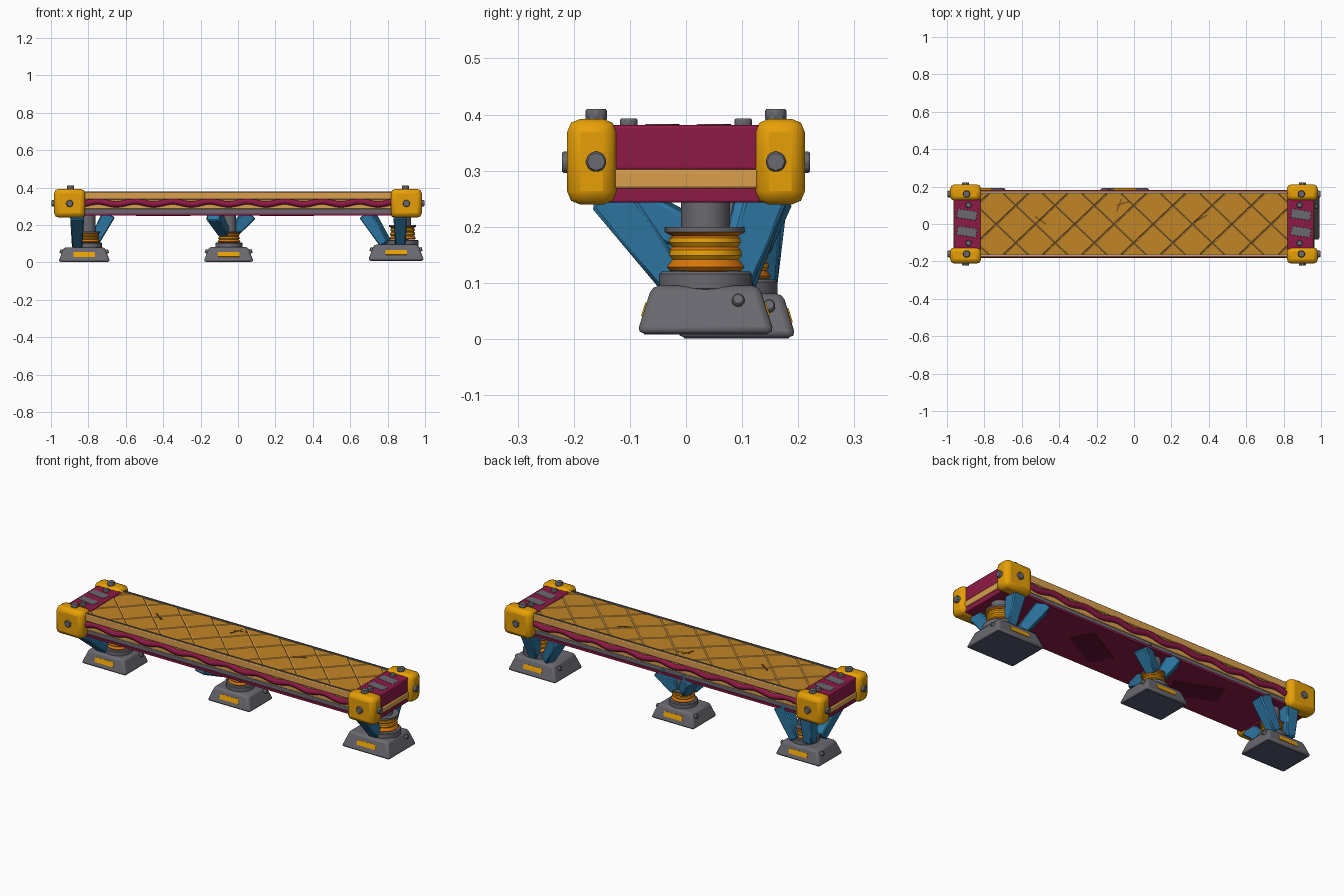
import bpy, bmesh, math
from mathutils import Vector, Matrix

if "Cube" in bpy.data.objects:
    bpy.data.objects.remove(bpy.data.objects["Cube"], do_unlink=True)


def material(name, r, g, b):
    m = bpy.data.materials.new(name)
    m.use_nodes = True
    m.diffuse_color = (r, g, b, 1)
    m.node_tree.nodes["Principled BSDF"].inputs["Base Color"].default_value = (r, g, b, 1)
    return m


YELLOW = material("yellow", 0.8, 0.35, 0.002)
MAGENTA = material("magenta", 0.27, 0.01, 0.06)
MAROON = material("dark maroon", 0.12, 0.006, 0.03)
BROWN = material("tile brown", 0.54, 0.235, 0.02)
CRACK = material("crack brown", 0.2, 0.08, 0.012)
TAN = material("tan", 0.7, 0.35, 0.075)
GREY = material("grey", 0.14, 0.14, 0.16)
NAVY = material("navy sole", 0.085, 0.095, 0.17)
BLUE = material("blue", 0.026, 0.18, 0.36)
ORANGE = material("orange", 0.68, 0.18, 0.003)


def finish(name, bm, *mats, bevel=0, segments=2, smooth=True):
    """Turn a bmesh into an object, with optional bevel and smooth shading."""
    bmesh.ops.recalc_face_normals(bm, faces=bm.faces)
    mesh = bpy.data.meshes.new(name)
    bm.to_mesh(mesh)
    bm.free()
    ob = bpy.data.objects.new(name, mesh)
    bpy.context.collection.objects.link(ob)
    for m in mats:
        mesh.materials.append(m)
    if bevel:
        mod = ob.modifiers.new("bevel", "BEVEL")
        mod.width, mod.segments = bevel, segments
    if smooth:
        bpy.ops.object.select_all(action="DESELECT")
        bpy.context.view_layer.objects.active = ob
        ob.select_set(True)
        bpy.ops.object.shade_smooth_by_angle(angle=math.radians(35))
    return ob


def box(name, centre, size, mat, bevel=0, rot=None, taper=1, segments=2):
    bm = bmesh.new()
    bmesh.ops.create_cube(bm, size=1)
    for v in bm.verts:
        if v.co.z > 0:
            v.co.x *= taper
            v.co.y *= taper
    turn = rot.to_4x4() if rot else Matrix.Identity(4)
    bm.transform(Matrix.Translation(centre) @ turn @ Matrix.Diagonal((*size, 1)))
    return finish(name, bm, mat, bevel=bevel, segments=segments, smooth=bevel > 0)


def span(name, x, y, z, mat, bevel=0):
    """Box given by its low and high limits on each axis."""
    lims = (x, y, z)
    return box(name, [(a + b) / 2 for a, b in lims], [b - a for a, b in lims], mat, bevel)


def disc(name, centre, axis, radius, depth, mat, sides=8, bevel=0.003):
    bm = bmesh.new()
    bmesh.ops.create_cone(bm, cap_ends=True, segments=sides, radius1=radius, radius2=radius, depth=depth)
    bm.transform(Matrix.Translation(centre) @ Vector(axis).to_track_quat("Z", "Y").to_matrix().to_4x4())
    return finish(name, bm, mat, bevel=bevel, segments=1)


def strut(name, top, bottom):
    top, bottom = Vector(top), Vector(bottom)
    run = top - bottom
    rot = run.to_track_quat("Z", "X").to_matrix()
    box(name, (top + bottom) / 2, (0.055, 0.055, run.length), BLUE, 0.006, rot, taper=1.35, segments=1)


# Deck layers
span("deck_bed", (-0.83, 0.83), (-0.167, 0.167), (0.285, 0.366), TAN, 0.004)
span("grey_channel", (-0.83, 0.83), (-0.162, 0.162), (0.262, 0.286), GREY)
span("bottom_plate", (-0.86, 0.86), (-0.17, 0.17), (0.25, 0.262), MAGENTA)
for x, turn in ((0.26, 0.5), (-0.4, -0.4)):
    box("underside_patch", (x, -0.01, 0.25), (0.26, 0.13, 0.004), MAROON, rot=Matrix.Rotation(turn, 3, "Z"))

# Overlapping diamond tiles with pale rims, trimmed to the deck
bm = bmesh.new()
half_x, half_y = 0.105, 0.1
for j in range(-2, 3):
    for i in range(-5, 6):
        cx, cy = (i * 2 + j % 2) * half_x, j * half_y
        ring = [(1, 0), (0, 1), (-1, 0), (0, -1)]
        low = [bm.verts.new((cx + u * half_x, cy + v * half_y, 0.367)) for u, v in ring]
        top = [bm.verts.new((cx + u * half_x * 0.94, cy + v * half_y * 0.94, 0.372 + 0.002 * u + 0.002 * v))
               for u, v in ring]
        bm.faces.new(top)
        for k in range(4):
            rim = bm.faces.new((low[k], low[k - 1], top[k - 1], top[k]))
            rim.material_index = 1
for normal, limit in (((1, 0, 0), 0.825), ((0, 1, 0), 0.164)):
    for s in (-1, 1):
        n = Vector(normal) * s
        bmesh.ops.bisect_plane(bm, geom=bm.verts[:] + bm.edges[:] + bm.faces[:],
                               plane_co=n * limit, plane_no=n, clear_outer=True)
finish("deck_tiles", bm, BROWN, TAN, smooth=False)
for x, y, turn in ((-0.08, 0.1, 1.2), (-0.06, 0.11, 0.3), (-0.5, 0.02, -0.6), (0.36, 0.03, 0.5)):
    box("tile_crack", (x, y, 0.3725), (0.07, 0.007, 0.004), CRACK, rot=Matrix.Rotation(turn, 3, "Z"))

# Long sides: trim rail, upper tan lip and wavy band
for s, side in ((-1, "front"), (1, "back")):
    box(side + "_lip", (0, s * 0.17, 0.356), (1.66, 0.012, 0.038), TAN, 0.004)
    box(side + "_rail", (0, s * 0.163, 0.372), (1.65, 0.007, 0.012), GREY)
    curve = bpy.data.curves.new(side + "_wavy_band", "CURVE")
    curve.dimensions = "3D"
    curve.bevel_depth, curve.bevel_resolution = 0.017, 2
    spline = curve.splines.new("POLY")
    spline.points.add(120)
    for k, p in enumerate(spline.points):
        x = -0.83 + 1.66 * k / 120
        p.co = (x, s * 0.166, 0.318 + 0.008 * math.sin(x * 2 * math.pi / 0.2), 1)
    curve.materials.append(MAGENTA)
    bpy.context.collection.objects.link(bpy.data.objects.new(side + "_wavy_band", curve))

# End caps with corner guards and bolts
for sx, end in ((-1, "right"), (1, "left")):
    span(end + "_end_cap", sorted((sx * 0.82, sx * 0.96)), (-0.14, 0.14), (0.3, 0.381), MAGENTA, 0.006)
    span(end + "_end_stripe", sorted((sx * 0.82, sx * 0.964)), (-0.14, 0.14), (0.268, 0.302), TAN, 0.005)
    span(end + "_end_base", sorted((sx * 0.82, sx * 0.957)), (-0.14, 0.14), (0.243, 0.27), MAGENTA, 0.004)
    for y in (-0.042, 0.05):
        box(end + "_worn_patch", (sx * 0.893, y, 0.38), (0.105, 0.048, 0.006), GREY, 0.002,
            Matrix.Rotation(-0.15, 3, "Z"))
    for sy, side in ((-1, "front"), (1, "back")):
        name = f"{end}_{side}"
        box(name + "_corner_guard", (sx * 0.9, sy * 0.168, 0.316), (0.166, 0.088, 0.153), YELLOW, 0.024)
        disc(name + "_top_bolt", (sx * 0.895, sy * 0.16, 0.399), (0, 0, 1), 0.02, 0.022, GREY)
        disc(name + "_cap_bolt", (sx * 0.885, sy * 0.102, 0.385), (0, 0, 1), 0.017, 0.016, GREY)
        disc(name + "_side_bolt", (sx * 0.9, sy * 0.213, 0.315), (0, 1, 0), 0.02, 0.016, GREY)
        disc(name + "_end_bolt", (sx * 0.983, sy * 0.16, 0.316), (1, 0, 0), 0.019, 0.026, GREY)


def spring(name, x, y, z, radius, height):
    """Ribbed damper turned around its axis, with alternate coloured ribs."""
    profile = [(0, 0), (0.9, 0.02), (0.98, 0.1), (0.9, 0.2), (0.84, 0.27), (0.92, 0.36), (0.9, 0.48),
               (0.82, 0.55), (0.9, 0.65), (0.88, 0.75), (0.82, 0.8), (1, 0.88), (1, 1), (0, 1)]
    bm = bmesh.new()
    verts = [bm.verts.new((r * radius, 0, h * height)) for r, h in profile]
    edges = [bm.edges.new(pair) for pair in zip(verts, verts[1:])]
    bmesh.ops.spin(bm, geom=verts + edges, axis=(0, 0, 1), cent=(0, 0, 0), steps=20, angle=2 * math.pi)
    bmesh.ops.remove_doubles(bm, verts=bm.verts, dist=0.0001)
    for f in bm.faces:
        h = f.calc_center_median().z / height
        f.material_index = 2 if h > 0.86 else 1 if h < 0.3 or 0.5 < h < 0.6 or h > 0.76 else 0
    bm.transform(Matrix.Translation((x, y, z)))
    finish(name, bm, YELLOW, ORANGE, GREY)


def foot(name, x, y, z, width, depth, height, spring_x, r, spring_h):
    mid = z + height / 2
    box(name + "_foot", (x, y, mid), (width, depth, height), GREY, 0.012, taper=0.78)
    box(name + "_sole", (x, y, z + 0.001), (width - 0.025, depth - 0.025, 0.006), NAVY)
    top = z + height
    disc(name + "_collar", (spring_x, y, top + 0.008), (0, 0, 1), r * 1.16, 0.034, GREY, 20, 0.004)
    spring(name + "_spring", spring_x, y, top + 0.025, r, spring_h)
    post = top + 0.025 + spring_h
    disc(name + "_post", (spring_x, y, (post + 0.25) / 2), (0, 0, 1), r * 0.6, 0.25 - post + 0.01, GREY, 16)
    # Label plates and bolts lie on the sloping faces
    lean_y = math.atan(depth * 0.11 / height)
    for s in (-1, 1):
        box(name + "_label", (x, y + s * depth * 0.446, mid), (0.115, 0.004, 0.026), YELLOW,
            rot=Matrix.Rotation(s * lean_y, 3, "X"))
        disc(name + "_foot_bolt", (x + s * width * 0.43, y + 0.058, mid + 0.016), (s, 0, 0.3),
             0.012, 0.022, GREY)


# Three feet, each with struts to the outer front, outer back and inner back
feet = {
    "right": ((-0.822, 0.09, 0.003, 0.278, 0.212, 0.077, -0.8, 0.063, 0.06), (-0.86, -0.69), 0.095, 0.045),
    "middle": ((-0.05, 0.09, 0.003, 0.268, 0.212, 0.078, -0.048, 0.063, 0.06), (-0.13, 0.06), 0.16, 0.025),
    "left": ((0.845, 0.035, 0.01, 0.3, 0.245, 0.085, 0.88, 0.073, 0.08), (0.868, 0.69), 0.1, 0.055),
}
for name, (spec, (outer, inner), low_z, reach) in feet.items():
    foot(name, *spec)
    cx, cy = spec[0], spec[1]
    for tx, ty in ((outer, -0.14), (outer, 0.145), (inner, 0.135)):
        bx = cx + max(-reach, min(reach, tx - cx))
        by = cy + math.copysign(reach, ty)
        strut(name + "_strut", (tx, ty, 0.258), (bx, by, low_z))
